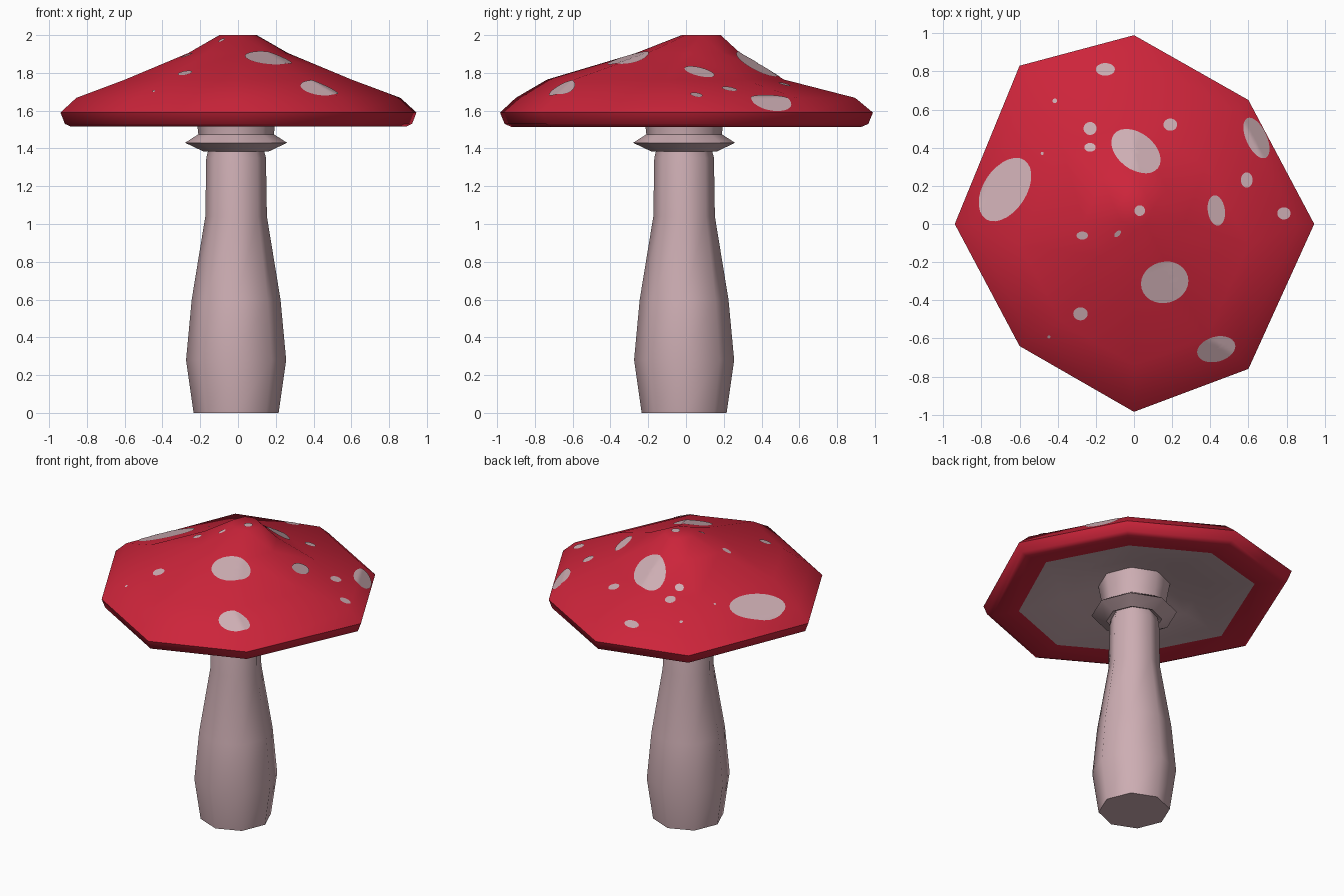
import bpy, bmesh, math
from mathutils import Vector
from mathutils.bvhtree import BVHTree

if "Cube" in bpy.data.objects:
    bpy.data.objects.remove(bpy.data.objects["Cube"])


def material(name, rgb):
    m = bpy.data.materials.new(name)
    m.diffuse_color = (*rgb, 1)
    m.use_nodes = True
    m.node_tree.nodes["Principled BSDF"].inputs["Base Color"].default_value = m.diffuse_color
    return m


RED = material("cap red", (0.61, 0.018, 0.043))
PINK = material("pale pink", (0.61, 0.42, 0.45))


def finish(bm, name, mats, angle=55):
    me = bpy.data.meshes.new(name)
    bm.to_mesh(me)
    ob = bpy.data.objects.new(name, me)
    bpy.context.collection.objects.link(ob)
    for m in mats:
        me.materials.append(m)
    bpy.ops.object.select_all(action='DESELECT')
    ob.select_set(True)
    bpy.context.view_layer.objects.active = ob
    bpy.ops.object.shade_smooth_by_angle(angle=math.radians(angle))
    return ob


def loft(rings, second_from=None):
    """Skin a stack of rings; bands from second_from on use material 1."""
    bm = bmesh.new()
    vs = [[bm.verts.new(p) for p in r] for r in rings]
    n = len(rings[0])
    for k, (a, b) in enumerate(zip(vs, vs[1:])):
        for i in range(n):
            j = (i + 1) % n
            f = bm.faces.new((a[i], a[j], b[j], b[i]))
            f.material_index = int(second_from is not None and k >= second_from)
    bm.faces.new(vs[0])
    end = bm.faces.new(vs[-1])
    end.material_index = int(second_from is not None)
    bmesh.ops.recalc_face_normals(bm, faces=bm.faces)
    return bm


def octagon(r, z):
    return [(r * math.cos(i * math.pi / 4) - 0.01, r * math.sin(i * math.pi / 4) - 0.01, z)
            for i in range(8)]


# Cap: uneven eight-sided outline, scaled and shifted per level, pale underside
outline = [(0.945, 0), (0.6, 0.65), (0, 0.99), (-0.6, 0.83),
           (-0.94, 0), (-0.6, -0.64), (0, -0.985), (0.6, -0.76)]
levels = [(0.105, 0.08, 2.0), (0.28, 0.01, 1.905), (0.635, -0.11, 1.765), (0.91, -0.005, 1.668),
          (1.0, 0, 1.59), (0.975, 0, 1.53), (0.94, 0, 1.515), (0.765, 0, 1.53),
          (0.45, 0, 1.58), (0.24, 0, 1.64)]
cap_bm = loft([[(x * s, y * s + dy, z) for x, y in outline] for s, dy, z in levels], 7)
bmesh.ops.triangulate(cap_bm, faces=cap_bm.faces[:])
surface = BVHTree.FromBMesh(cap_bm)
finish(cap_bm, "cap", [RED, PINK])

# Spots: thin elliptical patches draped on the cap (x, y, half length, half width, turn)
spots = [(-.15, .81, .05, .033, 0), (-.23, .50, .034, .034, 0), (-.23, .40, .03, .023, 0),
         (.19, .52, .036, .032, 0), (.01, .38, .145, .095, -38), (.64, .45, .115, .053, -65),
         (.59, .23, .04, .031, 90), (.43, .07, .08, .045, 98), (.785, .055, .035, .032, 0),
         (.03, .07, .028, .028, 0), (-.27, -.06, .03, .021, 0), (-.085, -.05, .022, .012, 45),
         (.16, -.305, .125, .108, 15), (-.28, -.47, .038, .034, 0), (.43, -.655, .102, .065, 15),
         (-.675, .18, .185, .112, 57), (-.415, .645, .012, .012, 0), (-.48, .37, .008, .008, 0),
         (-.445, -.59, .008, .008, 0)]
SEG, RINGS = 28, 6
bm = bmesh.new()
for x, y, a, b, turn in spots:
    t = math.radians(turn)

    def drape(u, v):
        p = Vector((x + u * math.cos(t) - v * math.sin(t), y + u * math.sin(t) + v * math.cos(t), 3))
        hit, normal, _, _ = surface.ray_cast(p, Vector((0, 0, -1)))
        if hit is None:
            hit, normal, _, _ = surface.find_nearest(Vector((p.x, p.y, 1.6)))
        return bm.verts.new(hit + normal * 0.004)

    centre = drape(0, 0)
    prev = None
    for k in range(1, RINGS + 1):
        s = k / RINGS
        ring = [drape(a * s * math.cos(i * math.tau / SEG), b * s * math.sin(i * math.tau / SEG))
                for i in range(SEG)]
        for i in range(SEG):
            j = (i + 1) % SEG
            if prev:
                bm.faces.new((prev[i], ring[i], ring[j], prev[j]))
            else:
                bm.faces.new((centre, ring[i], ring[j]))
        prev = ring
finish(bm, "cap_spots", [PINK])

# Stem: bulbous foot tapering to a straight neck
stem = [(.225, 0), (.265, .28), (.235, .6), (.163, 1.04), (.158, 1.35), (.145, 1.4), (.145, 1.5)]
finish(loft([octagon(r, z) for r, z in stem]), "stem", [PINK])

# Skirt ring and neck running up into the gills
skirt = [(.15, 1.40), (.175, 1.385), (.27, 1.43), (.2, 1.475), (.205, 1.52), (.23, 1.66)]
finish(loft([octagon(r, z) for r, z in skirt]), "skirt", [PINK])
